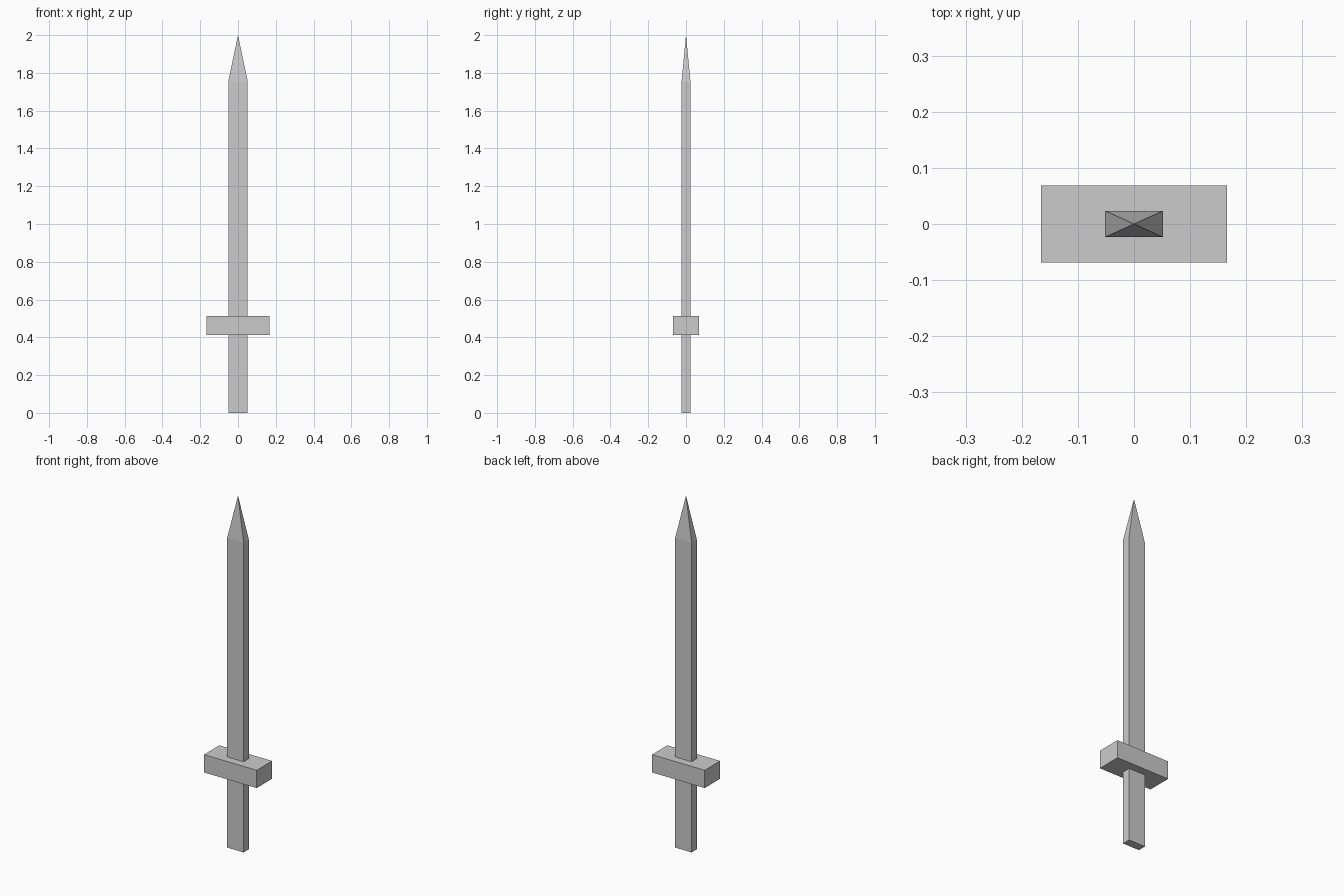
import bpy
import bmesh

if "Cube" in bpy.data.objects:
    bpy.data.objects.remove(bpy.data.objects["Cube"])


def make_object(name, bm):
    bmesh.ops.recalc_face_normals(bm, faces=bm.faces)
    mesh = bpy.data.meshes.new(name)
    bm.to_mesh(mesh)
    bm.free()
    obj = bpy.data.objects.new(name, mesh)
    bpy.context.collection.objects.link(obj)
    return obj


def box(half_x, half_y, z0, z1):
    bm = bmesh.new()
    bmesh.ops.create_cube(bm, size=1)
    for v in bm.verts:
        v.co = (v.co.x * 2 * half_x, v.co.y * 2 * half_y, z1 if v.co.z > 0 else z0)
    return bm


# Blade and grip: one straight bar whose top face is poked into a pyramid tip
bm = box(0.0515, 0.0235, 0.0, 1.755)
top = max(bm.faces, key=lambda f: f.calc_center_median().z)
tip = bmesh.ops.poke(bm, faces=[top])["verts"][0]
tip.co = (0, 0, 2.0)
make_object("blade_and_grip", bm)

# Crossguard block around the bar
make_object("crossguard", box(0.1655, 0.069, 0.413, 0.514))
